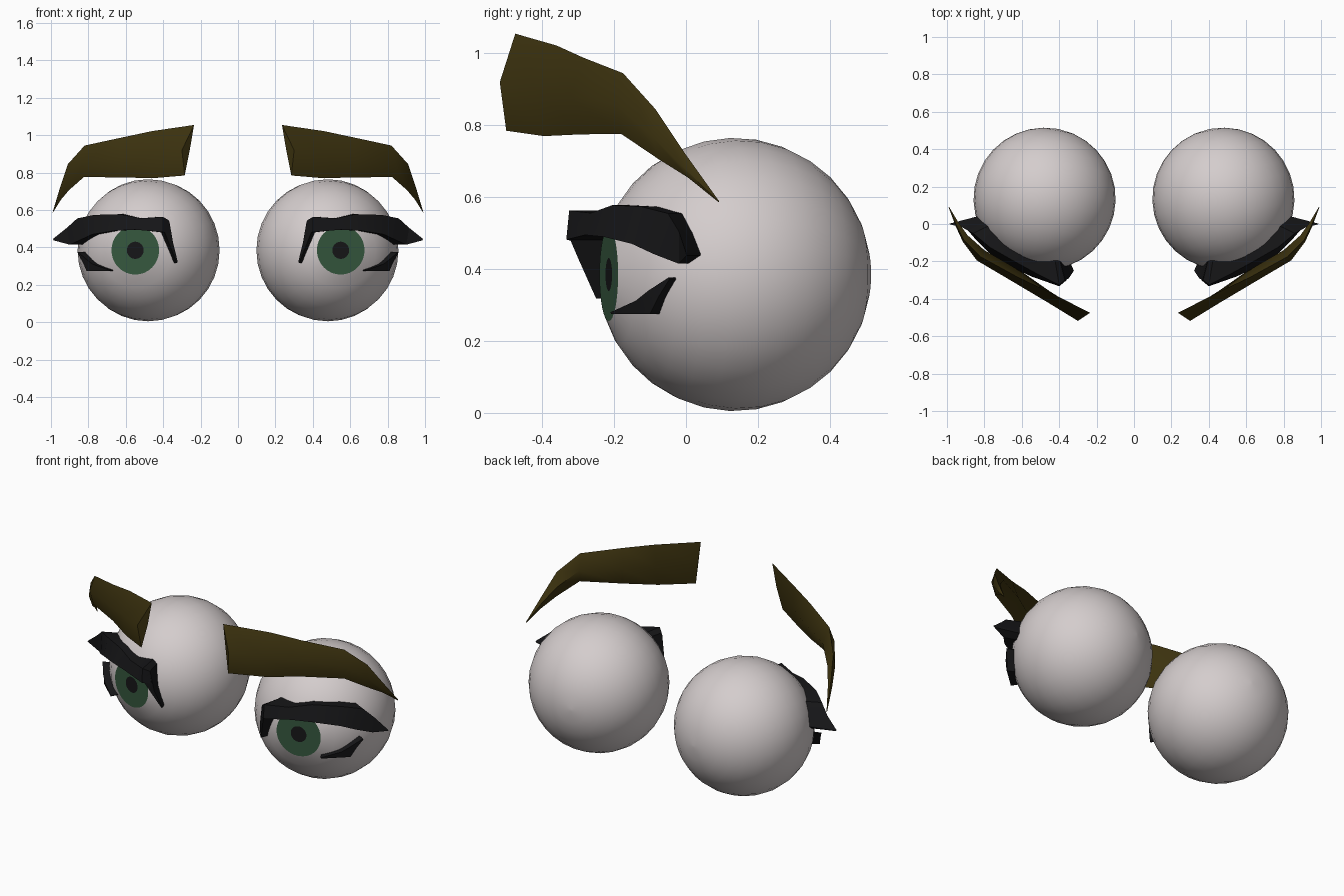
import bpy, bmesh, math
from mathutils import Vector, Matrix

if "Cube" in bpy.data.objects:
    bpy.data.objects.remove(bpy.data.objects["Cube"])

EYE = Vector((0.478, 0.135, 0.385))
R = 0.38


def material(name, rgb):
    m = bpy.data.materials.new(name)
    m.diffuse_color = (*rgb, 1)
    m.use_nodes = True
    m.node_tree.nodes["Principled BSDF"].inputs["Base Color"].default_value = m.diffuse_color
    return m


white = material("eye_white", (0.66, 0.61, 0.61))
green = material("iris_green", (0.035, 0.095, 0.048))
black = material("pupil_black", (0.008, 0.008, 0.009))
lash = material("lash_black", (0.008, 0.008, 0.009))
brown = material("brow_brown", (0.048, 0.034, 0.005))


def finish(name, bm, mats, angle):
    """Turn a bmesh into a pair of parts mirrored across x = 0."""
    bmesh.ops.remove_doubles(bm, verts=bm.verts, dist=0.0005)
    bmesh.ops.recalc_face_normals(bm, faces=bm.faces)
    me = bpy.data.meshes.new(name)
    bm.to_mesh(me)
    bm.free()
    for m in mats:
        me.materials.append(m)
    ob = bpy.data.objects.new(name, me)
    bpy.context.collection.objects.link(ob)
    bpy.ops.object.select_all(action='DESELECT')
    ob.select_set(True)
    bpy.context.view_layer.objects.active = ob
    bpy.ops.object.shade_smooth_by_angle(angle=math.radians(angle))
    ob.modifiers.new("pair", 'MIRROR').use_mirror_merge = False
    return ob


def skin(bm, sections, mat_of=lambda i: 0):
    """Bridge closed sections of equal size and cap both ends."""
    rings = [[bm.verts.new(p) for p in s] for s in sections]
    n = len(rings[0])
    for i, (a, b) in enumerate(zip(rings, rings[1:])):
        for k in range(n):
            f = bm.faces.new((a[k], a[(k + 1) % n], b[(k + 1) % n], b[k]))
            f.material_index = mat_of(i)
    bm.faces.new(rings[0]).material_index = mat_of(-1)
    bm.faces.new(rings[-1])


def loft(name, sections, mat, angle):
    bm = bmesh.new()
    skin(bm, sections)
    return finish(name, bm, [mat], angle)


def inward(p, r=0.37):
    """Move a point level with itself towards the eye until it meets it."""
    dz = p[2] - EYE.z
    d = Vector((p[0] - EYE.x, p[1] - EYE.y, 0)).normalized()
    d *= math.sqrt(max(r * r - dz * dz, 0))
    return (EYE.x + d.x, EYE.y + d.y, p[2])


# eyeballs: turned profile with a flat iris at the front, aimed slightly outwards
SEG = 32
rim = math.asin(0.13 / R)
depth = R * math.cos(rim)
profile = [(0.046, depth)]
for i in range(15):
    a = rim + (math.pi - rim - 0.02) * i / 14
    profile.append((R * math.sin(a), R * math.cos(a)))
turn = Matrix.Translation(EYE) @ Matrix.Rotation(math.radians(11.5), 4, 'Z')
rings = [[turn @ Vector((r * math.cos(t), -d, r * math.sin(t)))
          for t in (math.tau * k / SEG for k in range(SEG))] for r, d in profile]
bm = bmesh.new()
skin(bm, rings, lambda i: {-1: 2, 0: 1}.get(i, 0))
finish("eyeballs", bm, [white, green, black], 18)

# eyebrows: each station lists top edge, front ridge, bottom edge, back ridge
brow = [
    [(.235, -.475, 1.055), (.300, -.518, .92), (.285, -.500, .785), (.258, -.480, .92)],
    [(.460, -.360, 1.022), (.460, -.420, .90), (.460, -.395, .770), (.450, -.360, .89)],
    [(.620, -.285, .988), (.625, -.322, .88), (.620, -.290, .775), (.600, -.255, .88)],
    [(.820, -.175, .945), (.840, -.195, .86), (.825, -.180, .776), (.800, -.140, .86)],
    [(.910, -.085, .845), (.915, -.095, .77), (.905, -.075, .705), (.890, -.060, .77)],
    [(.950, -.005, .725), (.952, -.015, .69), (.947, .005, .655), (.940, .010, .69)],
    [(.990, .090, .592), (.991, .089, .589), (.990, .091, .586), (.989, .092, .589)],
]
loft("eyebrows", brow, brown, 50)

# upper lashes: top and bottom front edges, backed against the eyeball
edges = [
    ((.370, -.300, .545), (.360, -.300, .475)),
    ((.400, -.325, .563), (.400, -.333, .482)),
    ((.520, -.265, .556), (.550, -.280, .495)),
    ((.630, -.205, .578), (.660, -.230, .490)),
    ((.770, -.125, .574), (.780, -.150, .470)),
    ((.860, -.050, .555), (.840, -.090, .442)),
    ((.915, -.020, .505), (.900, -.020, .415)),
    ((.990, .000, .445), (.985, .002, .438)),
]
loft("upper_lashes", [[t, b, inward(b), inward(t)] for t, b in edges], lash, 25)

# inner corner spikes hanging from the upper lashes
spike = [((.367, -.300, .540), (.400, -.330, .500)),
         ((.348, -.290, .430), (.372, -.300, .430)),
         ((.322, -.250, .322), (.327, -.250, .318))]
loft("inner_lash_spikes", [[a, b, inward(b), inward(a)] for a, b in spike], lash, 25)

# lower lashes: small bent wedges at the outer corner
wing = [((.690, -.210, .280), (.692, -.208, .275)),
        ((.780, -.140, .312), (.810, -.100, .275)),
        ((.815, -.105, .340), (.832, -.075, .325)),
        ((.857, -.048, .377), (.858, -.046, .372))]
loft("lower_lashes", [[t, b, inward(b), inward(t)] for t, b in wing], lash, 25)
